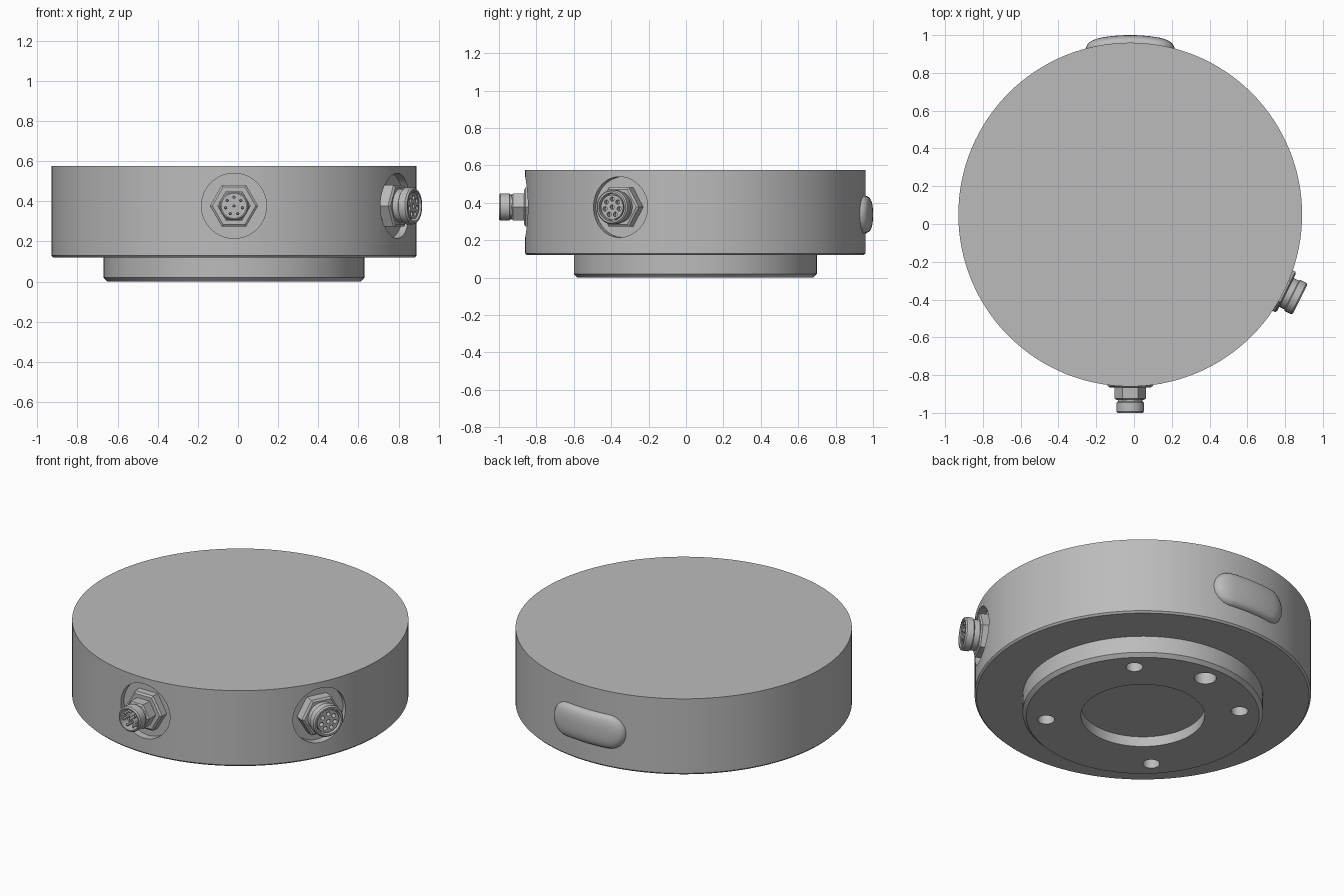
import bpy, bmesh
from math import cos, sin, pi, radians, sqrt
from mathutils import Matrix, Vector

cube = bpy.data.objects.get("Cube")
if cube:
    bpy.data.objects.remove(cube, do_unlink=True)

CENTRE = Vector((-0.02, 0.05, 0))
RADIUS = 0.91

metal = bpy.data.materials.new("grey metal")
metal.use_nodes = True
metal.diffuse_color = (0.5, 0.5, 0.5, 1)
metal.node_tree.nodes["Principled BSDF"].inputs["Base Color"].default_value = (0.5, 0.5, 0.5, 1)


def add_loft(bm, rings, close_ends=False):
    """Skin a list of closed point rings."""
    loops = [[bm.verts.new(p) for p in ring] for ring in rings]
    n = len(loops[0])
    for a, b in zip(loops, loops[1:]):
        for i in range(n):
            j = (i + 1) % n
            bm.faces.new((a[i], a[j], b[j], b[i]))
    if close_ends:
        bm.faces.new(loops[0])


def add_lathe(bm, profile, steps, offset=(0, 0)):
    """Turn a (radius, height) profile about z."""
    add_loft(bm, [[(offset[0] + r * cos(2 * pi * i / steps),
                    offset[1] + r * sin(2 * pi * i / steps), z)
                   for i in range(steps)] for r, z in profile])


def add_rod(bm, r, z0, z1, steps=32, offset=(0, 0)):
    add_lathe(bm, [(0, z0), (r, z0), (r, z1), (0, z1)], steps, offset)


def finish(bm, name, matrix):
    bmesh.ops.remove_doubles(bm, verts=bm.verts, dist=1e-5)
    bmesh.ops.recalc_face_normals(bm, faces=bm.faces)
    mesh = bpy.data.meshes.new(name)
    bm.to_mesh(mesh)
    bm.free()
    mesh.materials.append(metal)
    obj = bpy.data.objects.new(name, mesh)
    obj.matrix_world = matrix
    bpy.context.collection.objects.link(obj)
    return obj


def select(obj):
    bpy.ops.object.select_all(action='DESELECT')
    obj.select_set(True)
    bpy.context.view_layer.objects.active = obj


def cut(obj, cutter):
    cutter.hide_render = True
    bpy.context.view_layer.update()
    mod = obj.modifiers.new("cut", 'BOOLEAN')
    mod.operation, mod.solver, mod.object = 'DIFFERENCE', 'EXACT', cutter
    select(obj)
    bpy.ops.object.modifier_apply(modifier=mod.name)
    bpy.data.objects.remove(cutter, do_unlink=True)


def smooth(obj):
    select(obj)
    bpy.ops.object.shade_smooth_by_angle(angle=radians(30))


def port_frame(degrees):
    """Frame at the body axis: local z points outward, local y up."""
    a = radians(degrees)
    out, up = Vector((cos(a), sin(a), 0)), Vector((0, 0, 1))
    rot = Matrix((up.cross(out), up, out)).transposed().to_4x4()
    return Matrix.Translation(CENTRE + Vector((0, 0, 0.377))) @ rot


base = Matrix.Translation(CENTRE)
front_frame, side_frame = port_frame(-90), port_frame(-26.5)

# Housing with stepped mounting flange
bm = bmesh.new()
add_lathe(bm, [(0, 0), (0.63, 0), (0.65, 0.02), (0.65, 0.12), (0.9, 0.12),
               (RADIUS, 0.13), (RADIUS, 0.575), (0, 0.575)], 128)
housing = finish(bm, "housing", base)

# Underside recess, four bolt holes and one larger locating hole
bm = bmesh.new()
add_rod(bm, 0.335, -0.1, 0.06, 96)
for deg in (45, 135, 225, 315):
    a = radians(deg)
    add_rod(bm, 0.046, -0.1, 0.1, 32, (0.525 * cos(a), 0.525 * sin(a)))
add_rod(bm, 0.06, -0.1, 0.1, 32, (0, 0.525))
cut(housing, finish(bm, "underside_cutter", base))

# Round pockets behind the connectors
for frame in (front_frame, side_frame):
    bm = bmesh.new()
    add_rod(bm, 0.162, 0.865, 1.1, 64)
    cut(housing, finish(bm, "pocket_cutter", frame))
smooth(housing)


def hex_nut(name, frame, r, z0, z1):
    bm = bmesh.new()
    add_lathe(bm, [(0, z0), (r, z0), (r, z1 - 0.008), (r - 0.012, z1), (0, z1)], 6)
    smooth(finish(bm, name, frame))


# Contact layout: one in the middle, seven around it
contacts = [(0, 0)] + [(0.043 * cos(2 * pi * i / 7 + pi / 2),
                        0.043 * sin(2 * pi * i / 7 + pi / 2)) for i in range(7)]

# Front connector: hex nuts, open sleeve and pins
hex_nut("front_nut", front_frame, 0.12, 0.85, 0.915)
hex_nut("front_hex_neck", front_frame, 0.083, 0.9, 0.982)
bm = bmesh.new()
add_lathe(bm, [(0, 0.95), (0.066, 0.95), (0.066, 0.99), (0.073, 0.995), (0.073, 1.042),
               (0.067, 1.05), (0.061, 1.05), (0.061, 0.99), (0, 0.99)], 48)
smooth(finish(bm, "front_sleeve", front_frame))
bm = bmesh.new()
for p in contacts:
    add_lathe(bm, [(0, 0.98), (0.008, 0.98), (0.008, 1.038), (0.004, 1.044), (0, 1.044)], 12, p)
smooth(finish(bm, "front_pins", front_frame))

# Side connector: hex nut, collar and socket insert
hex_nut("side_nut", side_frame, 0.12, 0.85, 0.925)
bm = bmesh.new()
add_lathe(bm, [(0, 0.9), (0.085, 0.9), (0.085, 0.955), (0.092, 0.96), (0.092, 0.997),
               (0.085, 1.005), (0.075, 1.005), (0.075, 0.96), (0, 0.96)], 48)
smooth(finish(bm, "side_collar", side_frame))
bm = bmesh.new()
add_rod(bm, 0.066, 0.95, 0.998, 48)
insert = finish(bm, "side_socket_insert", side_frame)
bm = bmesh.new()
for p in contacts:
    add_rod(bm, 0.012, 0.97, 1.02, 16, p)
cut(insert, finish(bm, "socket_cutter", side_frame))
smooth(insert)


# Pillow-shaped rear pad, wrapped around the housing
def pad_ring(r, height):
    half, arc, straight = 0.135, 12, 8
    flat = []
    for side in (1, -1):
        for i in range(arc + 1):
            a = -pi / 2 + pi * i / arc
            flat.append((side * (half + r * cos(a)), side * r * sin(a)))
        for i in range(1, straight):
            flat.append((side * half * (1 - 2 * i / straight), side * r))
    return [(x, sqrt(RADIUS ** 2 - x * x) + height, z) for x, z in flat]


bm = bmesh.new()
rings = [pad_ring(0.1, -0.02), pad_ring(0.1, 0.004)]
for i in range(1, 11):
    t = i / 10
    rings.append(pad_ring(0.1 * (1 - t), 0.004 + 0.036 * sqrt(1 - (1 - t) ** 2.6)))
add_loft(bm, rings, close_ends=True)
smooth(finish(bm, "rear_pad", Matrix.Translation(CENTRE + Vector((0, 0, 0.337)))))
